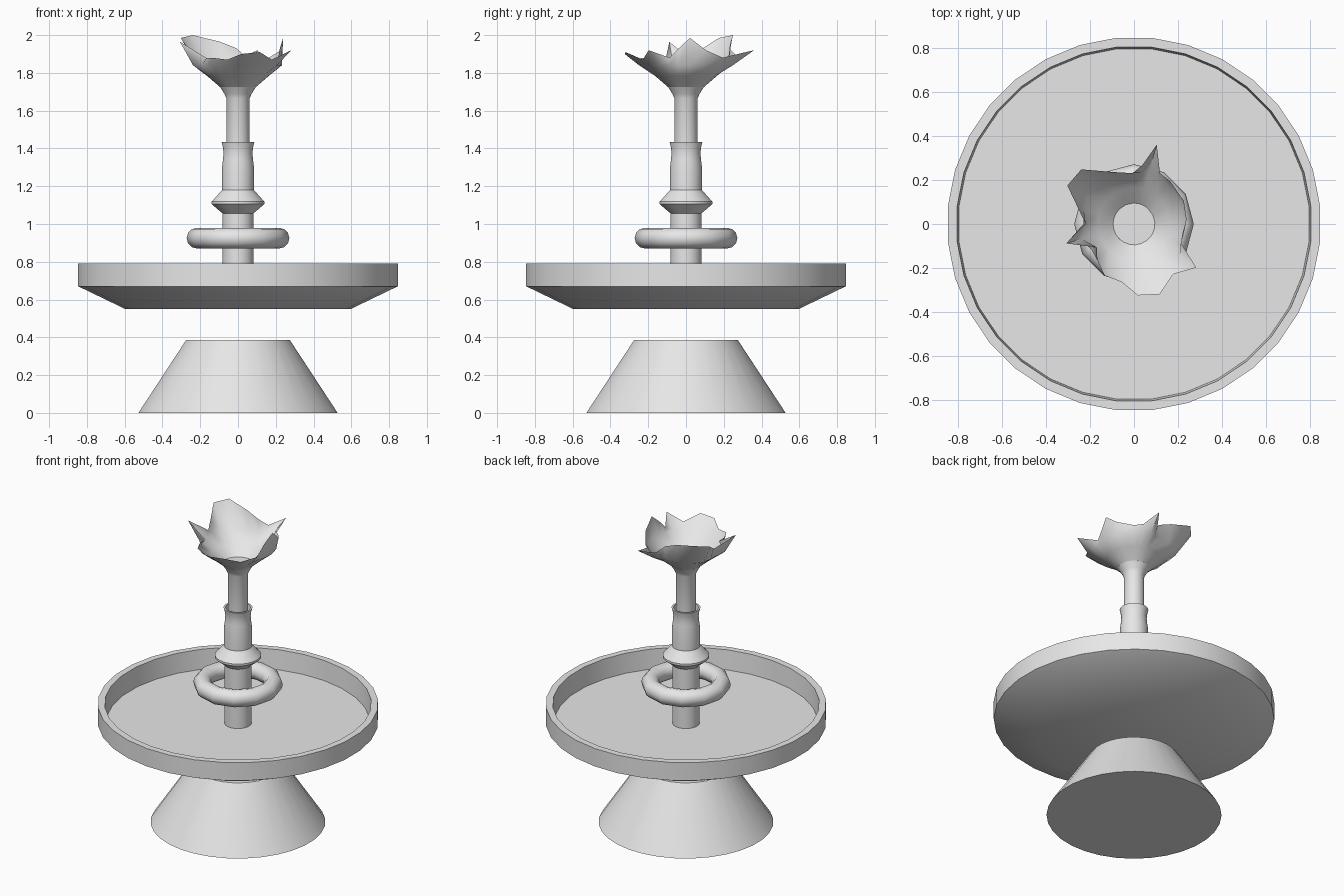
import bpy, math

if "Cube" in bpy.data.objects:
    bpy.data.objects.remove(bpy.data.objects["Cube"])

stone = bpy.data.materials.new("grey_stone")
stone.diffuse_color = (0.8, 0.8, 0.8, 1)
stone.use_nodes = True
stone.node_tree.nodes["Principled BSDF"].inputs["Base Color"].default_value = stone.diffuse_color


def finish(obj, angle=30):
    obj.data.materials.append(stone)
    bpy.ops.object.select_all(action='DESELECT')
    obj.select_set(True)
    bpy.context.view_layer.objects.active = obj
    bpy.ops.object.shade_smooth_by_angle(angle=math.radians(angle))


def mesh_object(name, rings, caps=(False, False), angle=30):
    """Skin a stack of equal-length point rings, optionally closing the ends."""
    n = len(rings[0])
    verts = [p for ring in rings for p in ring]
    faces = [(k * n + i, k * n + (i + 1) % n, (k + 1) * n + (i + 1) % n, (k + 1) * n + i)
             for k in range(len(rings) - 1) for i in range(n)]
    if caps[0]:
        faces.append(tuple(reversed(range(n))))
    if caps[1]:
        faces.append(tuple(range(len(verts) - n, len(verts))))
    mesh = bpy.data.meshes.new(name)
    mesh.from_pydata(verts, [], faces)
    obj = bpy.data.objects.new(name, mesh)
    bpy.context.collection.objects.link(obj)
    finish(obj, angle)
    return obj


def polar(deg, r, z):
    a = math.radians(deg)
    return (r * math.cos(a), r * math.sin(a), z)


def lathe(name, profile, sides=32, caps=(True, True), angle=30):
    rings = [[polar(360 * (i + 0.5) / sides, r, z) for i in range(sides)] for r, z in profile]
    return mesh_object(name, rings, caps, angle)


# Conical foot
lathe("base", [(0.53, 0), (0.275, 0.387)])

# Wide basin with a thin raised rim
lathe("basin", [(0.6, 0.55), (0.85, 0.67), (0.85, 0.79), (0.808, 0.79), (0.80, 0.66)])

# Lower stem, knob and open collar
lathe("lower_stem", [(0.082, 0.64), (0.082, 1.1)])
lathe("knob", [(0.075, 1.05), (0.14, 1.105), (0.14, 1.118), (0.085, 1.18)])
lathe("collar", [(0.085, 1.17), (0.085, 1.30), (0.08, 1.34), (0.077, 1.375),
                 (0.08, 1.405), (0.087, 1.433), (0.075, 1.433), (0.07, 1.38)])

# Floating ring
bpy.ops.mesh.primitive_torus_add(major_segments=12, minor_segments=12, major_radius=0.217,
                                 minor_radius=0.055, location=(0, 0, 0.925))
ring = bpy.context.object
ring.name = "ring"
finish(ring, 60)

# Upper stem flaring into the flower
lathe("upper_stem", [(0.062, 1.36), (0.062, 1.665), (0.073, 1.69), (0.095, 1.725)])

# Flower: petal edge as (angle, radius, height)
edge = [(5, .24, 1.985), (25, .25, 1.92), (50, .255, 1.88), (63, .26, 1.89), (74, .375, 1.92),
        (82, .27, 1.89), (92, .23, 1.93), (112, .255, 1.965), (134, .345, 2.0), (150, .35, 1.985),
        (164, .265, 1.92), (180, .22, 1.89), (196, .32, 1.965), (212, .2, 1.88), (225, .235, 1.88),
        (240, .27, 1.88), (258, .27, 1.87), (273, .325, 1.90), (290, .34, 1.91), (308, .29, 1.87),
        (325, .345, 1.92), (338, .23, 1.88), (350, .225, 1.93)]
mesh_object("flower", [[polar(a, 0.095, 1.725) for a, r, z in edge],
                       [polar(a, 0.165, 1.785) for a, r, z in edge],
                       [polar(a, 0.19 + 0.18 * r, 1.84) for a, r, z in edge],
                       [polar(a, r, z) for a, r, z in edge]], angle=60)
